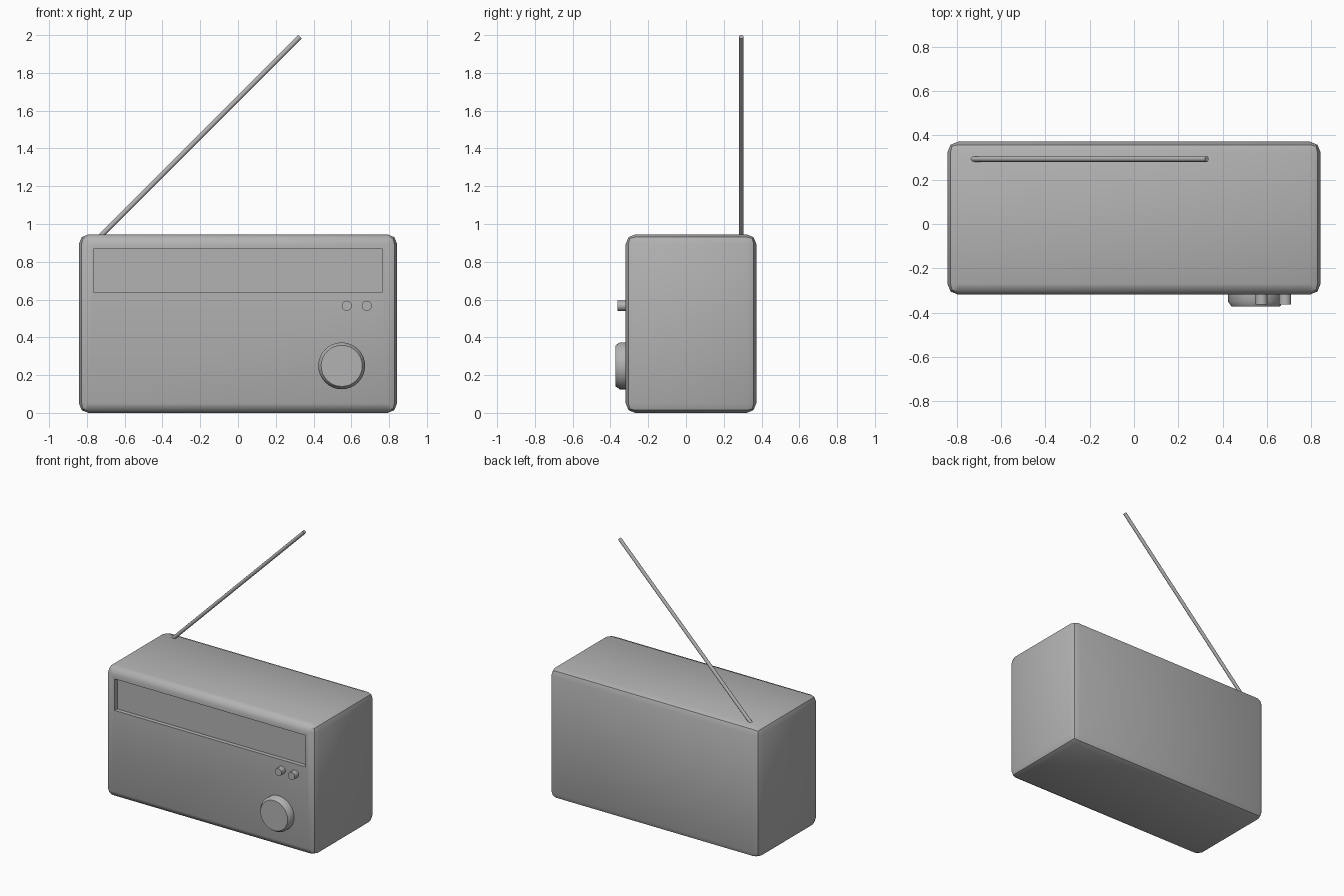
import bpy, bmesh, math
from mathutils import Vector

if "Cube" in bpy.data.objects:
    bpy.data.objects.remove(bpy.data.objects["Cube"])

FRONT, BACK = -0.319, 0.372

# Dark grey plastic shared by all parts
grey = bpy.data.materials.new("dark_grey")
grey.diffuse_color = (0.45, 0.45, 0.45, 1)
grey.use_nodes = True
grey.node_tree.nodes["Principled BSDF"].inputs["Base Color"].default_value = grey.diffuse_color


def finish(name, bm, angle=45):
    bmesh.ops.recalc_face_normals(bm, faces=bm.faces[:])
    mesh = bpy.data.meshes.new(name)
    bm.to_mesh(mesh)
    bm.free()
    mesh.materials.append(grey)
    ob = bpy.data.objects.new(name, mesh)
    bpy.context.collection.objects.link(ob)
    bpy.ops.object.select_all(action='DESELECT')
    ob.select_set(True)
    bpy.context.view_layer.objects.active = ob
    bpy.ops.object.shade_smooth_by_angle(angle=math.radians(angle))
    return ob


def rod(name, start, end, radius, sides, chamfer=0):
    """Capped cylinder between two points, with an optional chamfer on the end rim."""
    start, end = Vector(start), Vector(end)
    axis = end - start
    half = axis.length / 2
    bm = bmesh.new()
    bmesh.ops.create_cone(bm, cap_ends=True, segments=sides, radius1=radius,
                          radius2=radius, depth=axis.length)
    if chamfer:
        rim = [e for e in bm.edges if all(v.co.z > 0 for v in e.verts)]
        bmesh.ops.bevel(bm, geom=rim, offset=chamfer, segments=1, affect='EDGES')
        for v in bm.verts:  # make the chamfer steeper than 45 degrees
            if 0 < v.co.z < half - 0.001:
                v.co.z -= chamfer * 0.4
    turn = Vector((0, 0, 1)).rotation_difference(axis).to_matrix()
    for v in bm.verts:
        v.co = turn @ v.co + (start + end) / 2
    return finish(name, bm)


# Cabinet: rounded box
bm = bmesh.new()
bmesh.ops.create_cube(bm, size=1)
for v in bm.verts:
    v.co = Vector((v.co.x * 1.684, v.co.y * (BACK - FRONT) + (BACK + FRONT) / 2,
                   (v.co.z + 0.5) * 0.945))
bmesh.ops.bevel(bm, geom=bm.edges[:], offset=0.05, segments=2, profile=0.5, affect='EDGES')

# Tuning display: rectangular recess in the cabinet front
bm.normal_update()
panel = min(bm.faces, key=lambda f: f.normal.y * f.calc_area())
bmesh.ops.inset_region(bm, faces=[panel], thickness=0.05)
for v in panel.verts:
    v.co.x = math.copysign(0.765, v.co.x)
    v.co.z = 0.867 if v.co.z > 0.47 else 0.639
bmesh.ops.inset_region(bm, faces=[panel], thickness=0.0001)
for v in panel.verts:
    v.co.y = FRONT + 0.03
finish("cabinet", bm)

# Tuning knob and two push buttons
rod("tuning_knob", (0.549, FRONT + 0.01, 0.249), (0.549, -0.372, 0.249), 0.124, 32, 0.015)
for i, x in enumerate((0.576, 0.682)):
    rod(f"button_{i + 1}", (x, FRONT + 0.01, 0.567), (x, -0.363, 0.567), 0.027, 20)

# Antenna leaning at 45 degrees from the back left corner
rod("antenna", (-0.732, 0.293, 0.931), (0.328, 0.293, 1.991), 0.0125, 12)
